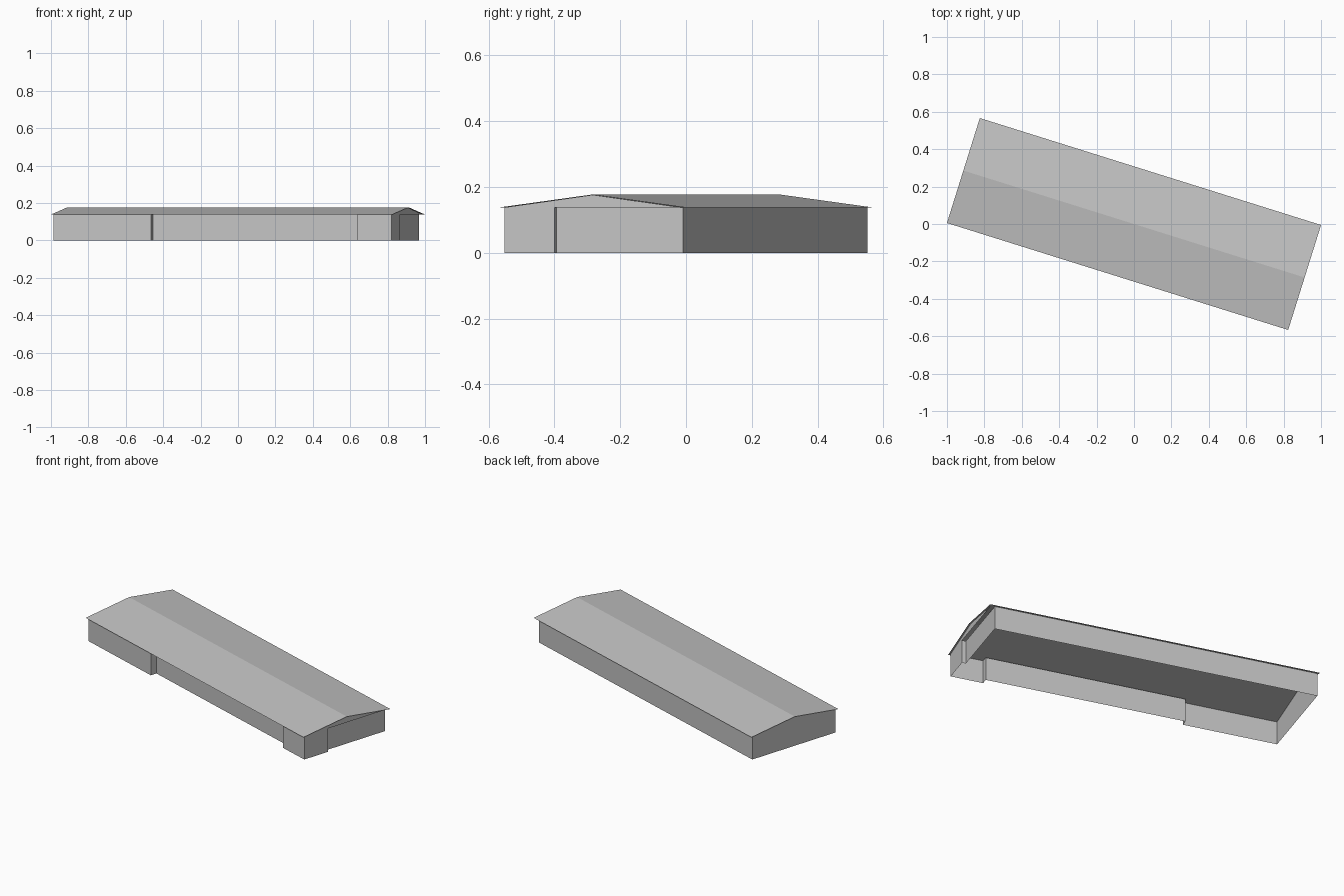
import bpy, math

cube = bpy.data.objects.get("Cube")
if cube:
    bpy.data.objects.remove(cube, do_unlink=True)

TURN = math.radians(-17.4)      # the building sits at an angle
ROOF_U, ROOF_V = 0.956, 0.294   # roof half length and half width
U, V = 0.947, 0.281             # wall half length and half width
EAVE, RIDGE = 0.138, 0.177
PORCH, END_STEP = 0.038, 0.022  # depths of the recesses

grey = bpy.data.materials.new("light grey")
grey.use_nodes = True
colour = (0.55, 0.55, 0.55, 1)
grey.diffuse_color = colour
grey.node_tree.nodes["Principled BSDF"].inputs["Base Color"].default_value = colour


def add_part(name, verts, faces):
    mesh = bpy.data.meshes.new(name)
    mesh.from_pydata(verts, [], faces)
    mesh.materials.append(grey)
    obj = bpy.data.objects.new(name, mesh)
    obj.rotation_euler.z = TURN
    bpy.context.collection.objects.link(obj)
    return obj


# Walls: a closed outline raised to the eaves, recessed at the front and one end
outline = [(-U, -V), (-0.40, -V), (-0.40, PORCH - V), (0.759, PORCH - V),
           (0.759, -V), (U, -V), (U, -0.122), (U - END_STEP, -0.122),
           (U - END_STEP, V), (-U, V)]
n = len(outline)
verts = [(x, y, z) for z in (0, EAVE) for x, y in outline]
faces = [(i, (i + 1) % n, (i + 1) % n + n, i + n) for i in range(n)]
add_part("walls", verts, faces)

# Gables: thin triangles flush with the end walls, just under the roof
peak = RIDGE - 0.001
for name, side in (("left_gable", 1), ("right_gable", -1)):
    tri = [(side * U, -V * side, EAVE), (side * U, V * side, EAVE), (side * U, 0, peak)]
    add_part(name, tri, [(0, 1, 2)])

# Roof: two shallow slopes meeting at the ridge
profile = [(-ROOF_V, EAVE), (0, RIDGE), (ROOF_V, EAVE)]
verts = [(x, y, z) for x in (-ROOF_U, ROOF_U) for y, z in profile]
add_part("roof", verts, [(0, 3, 4, 1), (1, 4, 5, 2)])
